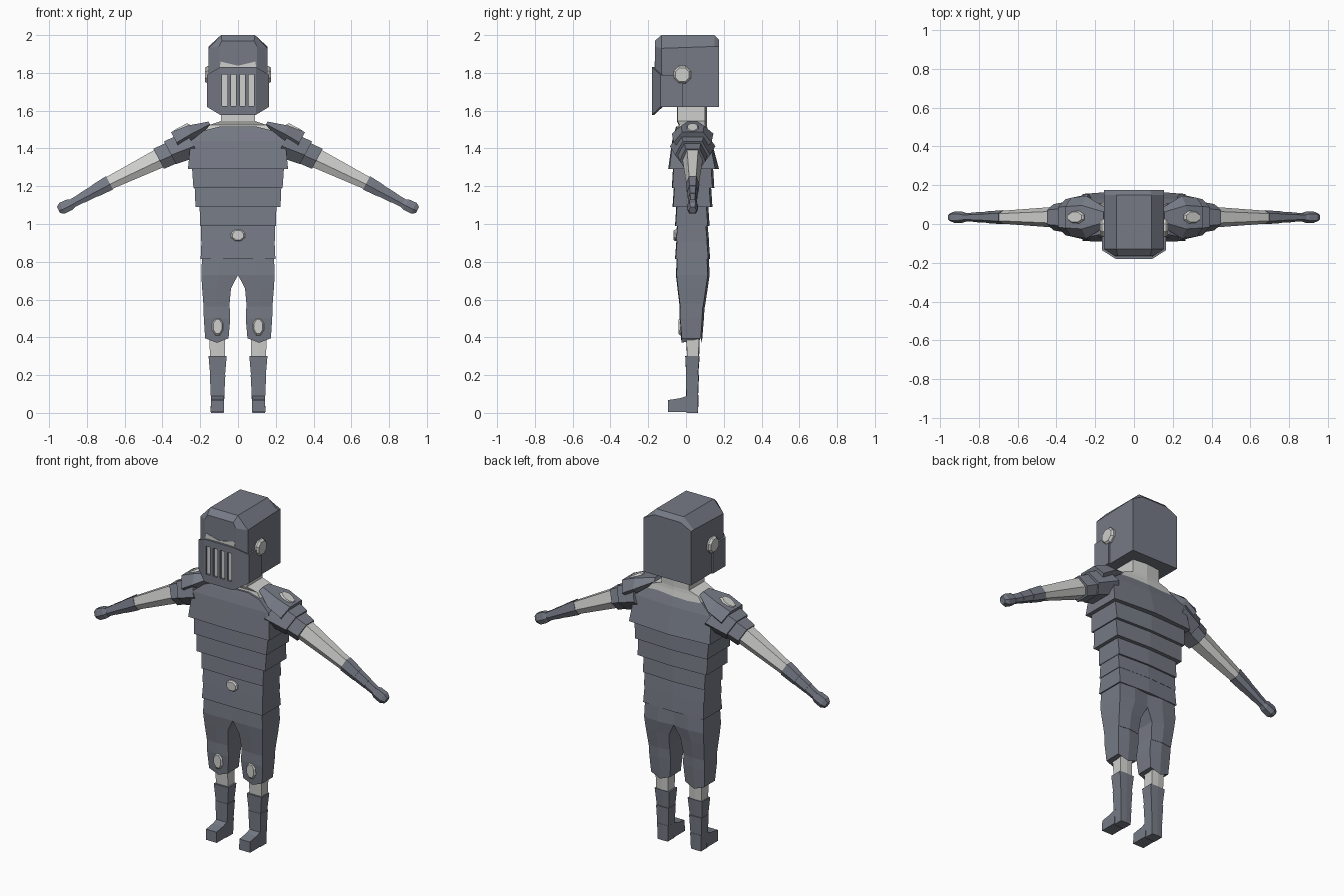
import bpy, bmesh, math
from mathutils import Vector

if "Cube" in bpy.data.objects:
    bpy.data.objects.remove(bpy.data.objects["Cube"])


def material(name, rgb):
    m = bpy.data.materials.new(name)
    m.diffuse_color = (*rgb, 1)
    m.use_nodes = True
    m.node_tree.nodes["Principled BSDF"].inputs["Base Color"].default_value = m.diffuse_color
    return m


STEEL = material("blue_grey_steel", (0.18, 0.195, 0.235))
PALE = material("pale_grey", (0.62, 0.62, 0.61))


def finish(name, bm, mat, mirror=False):
    bmesh.ops.recalc_face_normals(bm, faces=bm.faces)
    me = bpy.data.meshes.new(name)
    bm.to_mesh(me)
    bm.free()
    me.materials.append(mat)
    ob = bpy.data.objects.new(name, me)
    bpy.context.collection.objects.link(ob)
    if mirror:
        ob.modifiers.new("mirror", "MIRROR").use_mirror_merge = False
    return ob


def loft(name, rings, mat, mirror=False):
    """Skin a row of equal-length rings and cap both ends."""
    bm = bmesh.new()
    vs = [[bm.verts.new(p) for p in r] for r in rings]
    n = len(vs[0])
    for a, b in zip(vs, vs[1:]):
        for i in range(n):
            j = (i + 1) % n
            bm.faces.new((a[i], a[j], b[j], b[i]))
    bm.faces.new(vs[0])
    bm.faces.new(vs[-1])
    return finish(name, bm, mat, mirror)


def body(z, x0, x1, yf, yb, bulge=0.01, drop=0.0):
    """Six-sided level section with slightly proud front and back centres."""
    c = (x0 + x1) / 2
    return [(x0, yf, z), (c, yf - bulge / 3, z - drop), (x1, yf, z),
            (x1, yb, z), (c, yb + bulge, z - drop), (x0, yb, z)]


AXIS = Vector((0.88, 0, -0.47)).normalized()
UP = Vector((0.47, 0, 0.88)).normalized()


def arm(x, z, hy, ht):
    """Six-sided section square to the arm, narrow on top."""
    c = Vector((x, 0.035, z))
    shape = [(-0.55, 1), (0.55, 1), (1, -0.2), (0.6, -1), (-0.6, -1), (-1, -0.2)]
    return [c + Vector((0, a * hy, 0)) + UP * (b * ht) for a, b in shape]


def boss(name, centre, normal, rx, ry, depth, mirror=False):
    """Bevelled eight-sided pad facing along normal; rx runs along local u."""
    n = Vector(normal).normalized()
    u = Vector((0, 1, 0)) if abs(n.y) < 0.5 else Vector((1, 0, 0))
    v = n.cross(u)
    rings = []
    for d, s in ((0, 1), (0.5, 1), (1, 0.8)):
        rings.append([Vector(centre) + n * depth * d
                      + u * rx * s * math.cos(t) + v * ry * s * math.sin(t)
                      for t in [math.pi / 8 + k * math.pi / 4 for k in range(8)]])
    return loft(name, rings, PALE, mirror)


def box(name, x0, x1, y0, y1, z0, z1, mat, mirror=False):
    return loft(name, [[(x0, y0, z), (x1, y0, z), (x1, y1, z), (x0, y1, z)]
                       for z in (z0, z1)], mat, mirror)


# Helmet shell with bevelled crown and front corners
def helm(y, w, top_w, shoulder, top):
    return [(-w, y, 1.62), (w, y, 1.62), (w, y, shoulder),
            (top_w, y, top), (-top_w, y, top), (-w, y, shoulder)]


loft("helmet", [helm(-0.165, 0.10, 0.085, 1.94, 1.97), helm(-0.13, 0.155, 0.09, 1.93, 2.0),
                helm(0.15, 0.155, 0.09, 1.94, 2.0), helm(0.175, 0.155, 0.085, 1.94, 1.975)], STEEL)

# Visor: a bent plate wrapped round the front, with four slots
plan = [(-0.165, -0.015, 1.62, 1.79), (-0.165, -0.135, 1.62, 1.79), (-0.095, -0.18, 1.578, 1.83),
        (0.095, -0.18, 1.578, 1.83), (0.165, -0.135, 1.62, 1.79), (0.165, -0.015, 1.62, 1.79)]
rings = []
for x, y, lo, hi in plan:
    xi = x - math.copysign(0.012, x)
    yi = y if y > -0.1 else y + 0.012
    rings.append([(x, y, lo), (x, y, hi), (xi, yi, hi), (xi, yi, lo)])
visor = loft("visor", rings, STEEL)
bm = bmesh.new()
for k in range(4):
    r = bmesh.ops.create_cube(bm, size=1)
    for v in r["verts"]:
        v.co = Vector((v.co.x * 0.028 - 0.0705 + 0.047 * k, v.co.y * 0.04 - 0.175, v.co.z * 0.166 + 1.708))
cutter = finish("slot_cutter", bm, STEEL)
cutter.hide_render = True
cutter.hide_viewport = True
cut = visor.modifiers.new("slots", "BOOLEAN")
cut.operation, cut.solver, cut.object = "DIFFERENCE", "EXACT", cutter
box("slot_backing", -0.09, 0.09, -0.1675, -0.164, 1.62, 1.80, PALE)

# Slanted eye opening above the visor
loft("eye_opening", [[(x, y, z) for x, z in ((-0.098, 1.815), (0.098, 1.815), (0.092, 1.86),
                                           (0, 1.838), (-0.092, 1.86))]
                     for y in (-0.167, -0.164)], PALE)
boss("visor_pivot", (0.152, -0.02, 1.79), (1, 0, 0), 0.049, 0.049, 0.024, True)

# Neck and collar
loft("neck", [body(1.65, -0.09, 0.09, -0.045, 0.10), body(1.545, -0.09, 0.09, -0.045, 0.10),
              body(1.525, -0.15, 0.15, -0.035, 0.10), body(1.42, -0.235, 0.235, -0.06, 0.12)], PALE)

# Chest plate and overlapping torso bands
loft("chest_plate", [body(1.515, -0.10, 0.10, -0.05, 0.10), body(1.495, -0.18, 0.18, -0.055, 0.105),
                     body(1.44, -0.25, 0.25, -0.07, 0.125), body(1.29, -0.265, 0.265, -0.088, 0.155, 0.02)], STEEL)
bands = [("upper_rib_band", 1.32, 1.19, 0.245, 0.236, -0.072, 0.14),
         ("lower_rib_band", 1.21, 1.09, 0.230, 0.225, -0.068, 0.13),
         ("upper_waist_band", 1.11, 0.99, 0.204, 0.200, -0.055, 0.115),
         ("lower_waist_band", 1.00, 0.91, 0.197, 0.197, -0.052, 0.112),
         ("hip_band", 0.92, 0.815, 0.193, 0.198, -0.055, 0.118)]
for name, zt, zb, wt, wb, yf, yb in bands:
    loft(name, [body(zt, -wt, wt, yf + 0.008, yb - 0.008), body(zb, -wb, wb, yf, yb)], STEEL)
boss("belt_buckle", (0, -0.05, 0.94), (0, -1, 0), 0.039, 0.033, 0.016)

# Thighs, joined at the hips
loft("thigh_armour", [body(0.84, 0, 0.190, -0.045, 0.11), body(0.73, 0, 0.194, -0.05, 0.115),
                      body(0.66, 0.037, 0.190, -0.042, 0.105), body(0.56, 0.046, 0.182, -0.03, 0.09)], STEEL, True)
# Knee guards with a pointed lower edge
loft("knee_guard", [body(0.60, 0.046, 0.184, -0.03, 0.09), body(0.50, 0.041, 0.181, -0.031, 0.085),
                    body(0.395, 0.05, 0.174, -0.022, 0.078, 0.006, 0.024)], STEEL, True)
boss("knee_pad", (0.108, -0.022, 0.457), (0, -1, 0), 0.031, 0.05, 0.018, True)

# Shins, boots and feet
loft("shin", [body(0.42, 0.07, 0.152, 0.0, 0.07, 0.004), body(0.28, 0.07, 0.148, 0.008, 0.065, 0.004)], PALE, True)
for name, zt, zb, grow in (("boot_cuff", 0.30, 0.19, 0.013), ("boot_shaft", 0.20, 0.085, 0.006),
                           ("boot_heel", 0.095, 0.0, 0.001)):
    loft(name, [body(zt, 0.073 - grow, 0.143 + grow, 0.003 - grow / 2, 0.064 + grow / 2, 0.002),
                body(zb, 0.076 - grow / 2, 0.142 + grow / 3, 0.002, 0.062, 0.002)], STEEL, True)
loft("foot", [[(0.073, y, 0.005), (0.145, y, 0.005), (0.143, y, z), (0.075, y, z)]
              for y, z in ((-0.094, 0.068), (-0.03, 0.078), (0.01, 0.092))], STEEL, True)

# Shoulders: top plate, sleeve plates and round cap
loft("pauldron", [arm(0.15, 1.53, 0.05, 0.014), arm(0.25, 1.485, 0.11, 0.04),
                  arm(0.33, 1.44, 0.10, 0.052)], STEEL, True)
loft("upper_sleeve", [arm(0.24, 1.425, 0.12, 0.075), arm(0.36, 1.377, 0.093, 0.068)], STEEL, True)
loft("lower_sleeve", [arm(0.32, 1.39, 0.085, 0.062), arm(0.42, 1.345, 0.068, 0.06)], STEEL, True)
boss("shoulder_cap", (0.295, 0.035, 1.495), UP, 0.035, 0.053, 0.022, True)

# Bare arm, banded gauntlet and fist
loft("arm", [arm(0.38, 1.365, 0.056, 0.054), arm(0.70, 1.208, 0.032, 0.034)], PALE, True)
for name, x0, x1, r0, r1 in (("gauntlet_cuff", 0.68, 0.76, 0.040, 0.034),
                             ("gauntlet_middle", 0.745, 0.825, 0.033, 0.028),
                             ("gauntlet_wrist", 0.81, 0.90, 0.027, 0.023)):
    loft(name, [arm(x, 1.218 - (x - 0.68) * 0.55, r * 0.9, r) for x, r in ((x0, r0), (x1, r1))], STEEL, True)
loft("fist", [arm(0.872, 1.110, 0.024, 0.022), arm(0.89, 1.103, 0.029, 0.031),
              arm(0.93, 1.084, 0.029, 0.032), arm(0.95, 1.074, 0.02, 0.019)], STEEL, True)
